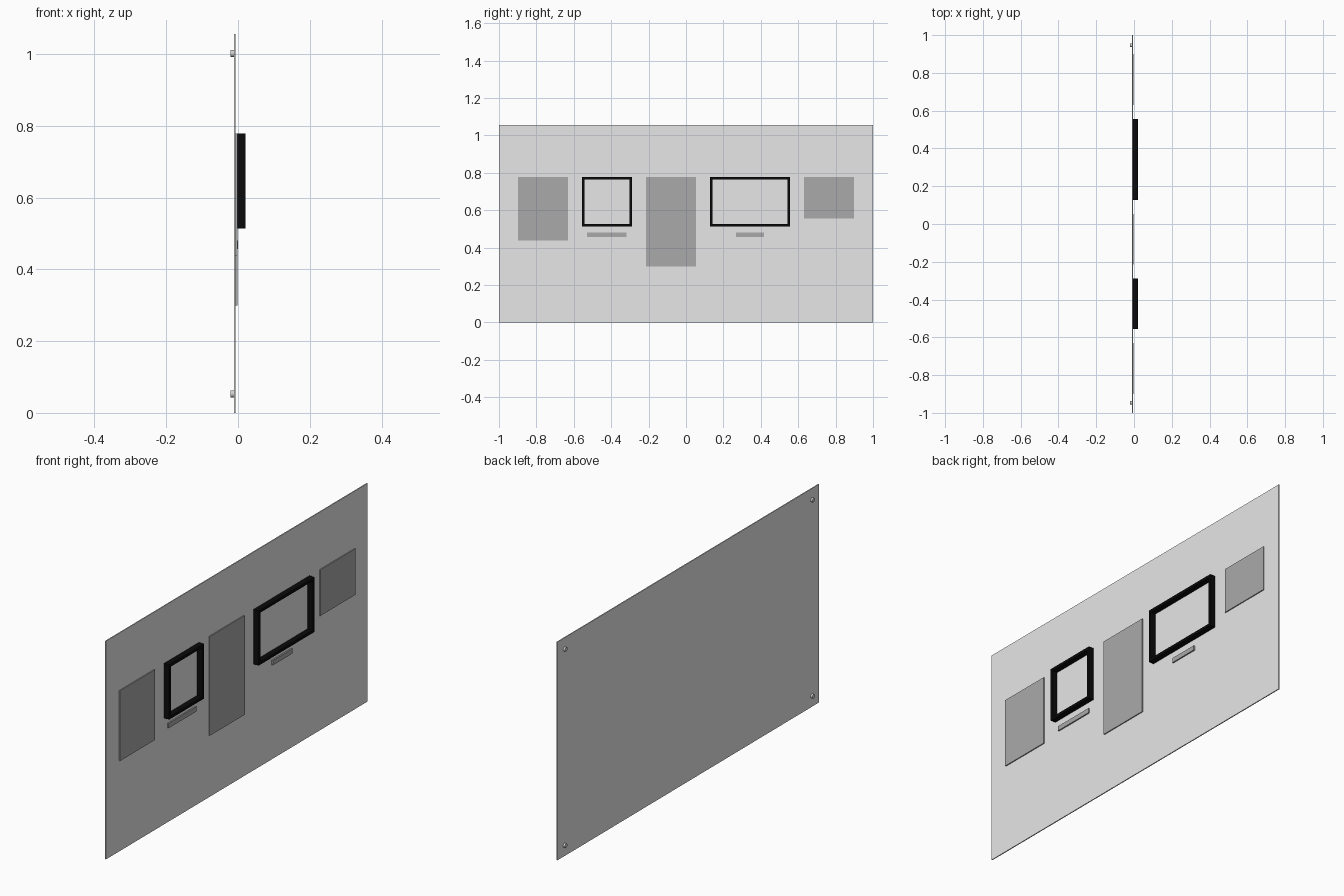
import bpy, bmesh, math
from mathutils import Matrix

if "Cube" in bpy.data.objects:
    bpy.data.objects.remove(bpy.data.objects["Cube"])


def material(name, r, g, b):
    m = bpy.data.materials.new(name)
    m.diffuse_color = (r, g, b, 1)
    m.use_nodes = True
    m.node_tree.nodes["Principled BSDF"].inputs["Base Color"].default_value = m.diffuse_color
    return m


PANEL = material("light_grey", 0.8, 0.8, 0.8)
PLATE = material("mid_grey", 0.4, 0.4, 0.4)
BLACK = material("black", 0.003, 0.003, 0.003)
STEEL = material("steel", 0.65, 0.65, 0.65)


def finish(name, bm, mat):
    bmesh.ops.recalc_face_normals(bm, faces=bm.faces)
    me = bpy.data.meshes.new(name)
    bm.to_mesh(me)
    bm.free()
    me.materials.append(mat)
    ob = bpy.data.objects.new(name, me)
    bpy.context.collection.objects.link(ob)
    return ob


def box(name, x, y, z, mat):
    """Box from (min, max) ranges on each axis."""
    bm = bmesh.new()
    size = [b - a for a, b in (x, y, z)]
    mid = [(a + b) / 2 for a, b in (x, y, z)]
    bmesh.ops.create_cube(bm, size=1, matrix=Matrix.Translation(mid) @ Matrix.Diagonal((*size, 1)))
    return finish(name, bm, mat)


def frame(name, x, y, z, w, mat):
    """Open rectangular frame: outer and inner loops joined front and back."""
    bm = bmesh.new()
    rings = []
    for px, inset in ((x[0], 0), (x[1], 0), (x[1], w), (x[0], w)):
        y0, y1, z0, z1 = y[0] + inset, y[1] - inset, z[0] + inset, z[1] - inset
        rings.append([bm.verts.new((px, *c)) for c in ((y0, z0), (y1, z0), (y1, z1), (y0, z1))])
    for i in range(4):
        a, b = rings[i], rings[(i + 1) % 4]
        for j in range(4):
            k = (j + 1) % 4
            bm.faces.new((a[j], a[k], b[k], b[j]))
    return finish(name, bm, mat)


# wall panel
FACE = -0.0065
TOP = 0.779
box("wall_panel", (-0.0115, FACE), (-1, 1), (0, 1.056), PANEL)

# flat text panels hung from a common top line
for name, y0, z0 in (("left_plate", -0.899, 0.439),
                     ("centre_plate", -0.214, 0.299),
                     ("right_plate", 0.631, 0.556)):
    box(name, (FACE, -0.0015), (y0, y0 + 0.268), (z0, TOP), PLATE)

# deep black frames
for name, y in (("small_frame", (-0.556, -0.289)), ("wide_frame", (0.128, 0.556))):
    frame(name, (FACE, 0.021), y, (0.514, TOP), 0.0135, BLACK)

# caption strips beneath the frames
for name, y in (("small_caption", (-0.53, -0.317)), ("wide_caption", (0.267, 0.416))):
    box(name, (FACE, 0.0), y, (0.457, 0.48), PLATE)

# round wall spacers at the back corners
for i, (sy, z) in enumerate([(s, z) for s in (-1, 1) for z in (0.053, 1.002)]):
    bm = bmesh.new()
    bmesh.ops.create_cone(bm, cap_ends=True, segments=24, radius1=0.01, radius2=0.01, depth=0.0095,
                          matrix=Matrix.Translation((-0.01625, sy * 0.946, z)) @ Matrix.Rotation(math.pi / 2, 4, 'Y'))
    ob = finish(f"wall_spacer_{i + 1}", bm, STEEL)
    bpy.context.view_layer.objects.active = ob
    ob.select_set(True)
    bpy.ops.object.shade_smooth_by_angle()
    ob.select_set(False)
